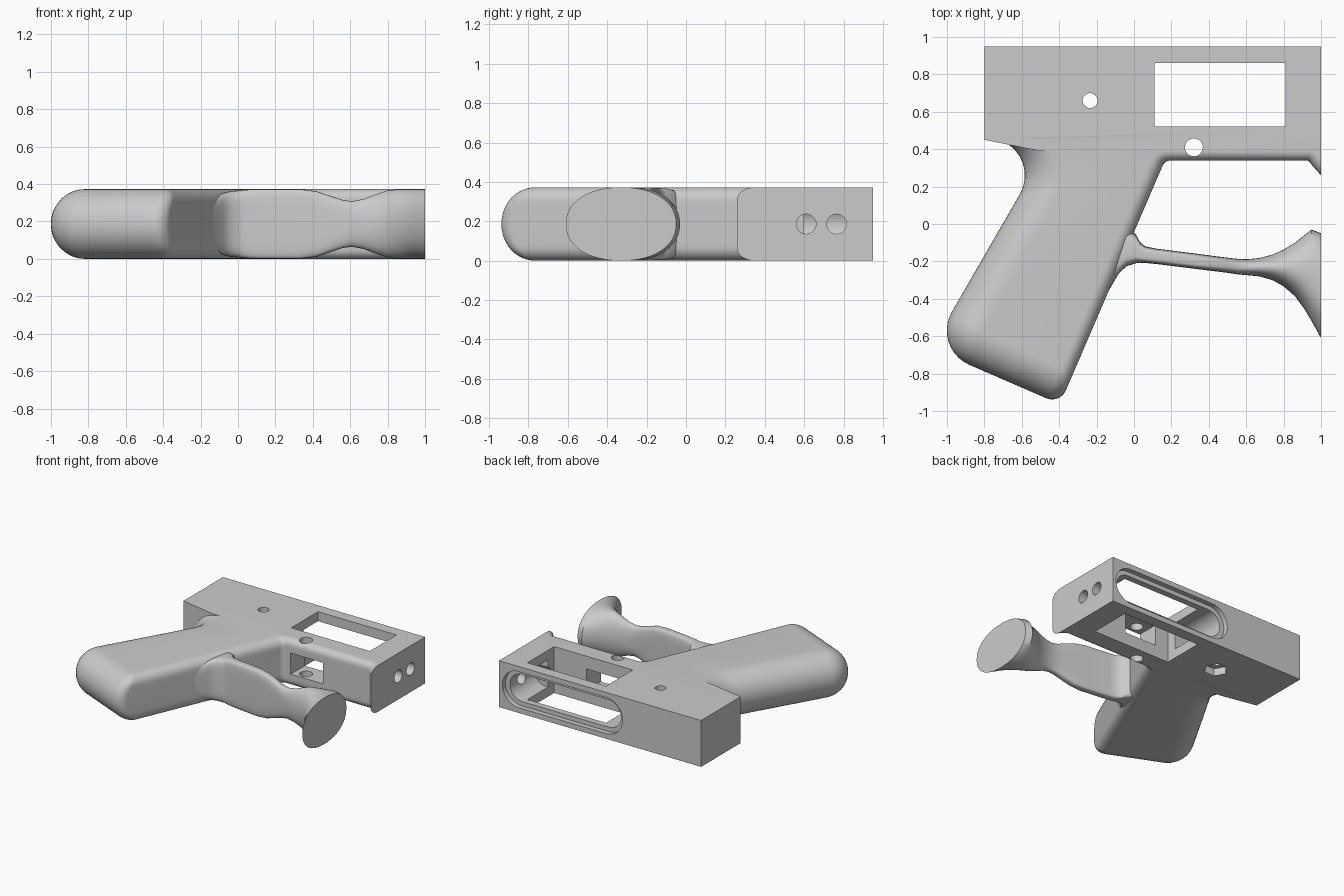
import bpy, bmesh, math
from mathutils import Vector, Matrix

cube = bpy.data.objects.get("Cube")
if cube:
    bpy.data.objects.remove(cube, do_unlink=True)

T = 0.373          # overall thickness
MID = T / 2

grey = bpy.data.materials.new("plain grey")
grey.use_nodes = True
grey.diffuse_color = (0.6, 0.6, 0.6, 1)
grey.node_tree.nodes["Principled BSDF"].inputs["Base Color"].default_value = (0.6, 0.6, 0.6, 1)


def loft(name, rings):
    """Skin equal-length rings of points and cap both ends."""
    bm = bmesh.new()
    rows = [[bm.verts.new(p) for p in ring] for ring in rings]
    n = len(rows[0])
    for a, b in zip(rows, rows[1:]):
        for i in range(n):
            j = (i + 1) % n
            bm.faces.new((a[i], a[j], b[j], b[i]))
    bm.faces.new(rows[0][::-1])
    bm.faces.new(rows[-1])
    bmesh.ops.recalc_face_normals(bm, faces=bm.faces)
    mesh = bpy.data.meshes.new(name)
    bm.to_mesh(mesh)
    bm.free()
    mesh.materials.append(grey)
    obj = bpy.data.objects.new(name, mesh)
    bpy.context.collection.objects.link(obj)
    return obj


def prism(name, outline, z0, z1):
    return loft(name, [[(x, y, z) for x, y in outline] for z in (z0, z1)])


def block(name, x0, x1, y0, y1, z0, z1):
    return prism(name, [(x0, y0), (x1, y0), (x1, y1), (x0, y1)], z0, z1)


def disc(x, y, r, sides=32):
    return [(x + r * math.cos(math.tau * i / sides), y + r * math.sin(math.tau * i / sides))
            for i in range(sides)]


def stadium(name, x0, x1, half, y0, y1):
    """Long round-ended slot cutter running along x, pushed in along y."""
    pts = []
    for i in range(34):
        a = -math.pi / 2 + math.pi * (i if i < 17 else i - 1) / 16
        cx = x1 - half if i < 17 else x0 + half
        pts.append((cx + half * math.cos(a), MID + half * math.sin(a)))
    return loft(name, [[(x, y, z) for x, z in pts] for y in (y0, y1)])


def cut(target, cutters):
    bpy.context.view_layer.objects.active = target
    for c in cutters:
        mod = target.modifiers.new("cut", 'BOOLEAN')
        mod.operation, mod.solver, mod.object = 'DIFFERENCE', 'EXACT', c
        bpy.ops.object.modifier_apply(modifier=mod.name)


def smooth(obj, degrees=35):
    bpy.ops.object.select_all(action='DESELECT')
    obj.select_set(True)
    bpy.context.view_layer.objects.active = obj
    bpy.ops.object.shade_smooth_by_angle(angle=math.radians(degrees))


def inset_outline(corners, depth, steps=10):
    """Outline at a given depth below a flat side; each edge has its own rounding radius."""
    n = len(corners)
    lines = []
    for i, (x, y, _, rho) in enumerate(corners):
        p, q = Vector((x, y)), Vector(corners[(i + 1) % n][:2])
        d = (q - p).normalized()
        inset = rho - math.sqrt(max(0, rho**2 - (rho - depth)**2)) if depth < rho else 0
        lines.append((p + Vector((-d.y, d.x)) * inset, d, inset))
    out = []
    for i in range(n):
        (p, d, a), (q, e, b) = lines[i - 1], lines[i]
        turn = d.cross(e)
        corner = p + d * ((q - p).cross(e) / turn)
        r = corners[i][2]
        if r == 0:
            out.append(corner)
            continue
        r = max(r - min(a, b), 0.01) if turn > 0 else r + min(a, b)
        length = r * math.tan(d.angle(e) / 2)
        start = corner - d * length
        side = Vector((-d.y, d.x)) * (1 if turn > 0 else -1)
        centre = start + side * r
        sweep = d.angle(e) * (1 if turn > 0 else -1)
        for k in range(steps + 1):
            out.append(centre + Matrix.Rotation(sweep * k / steps, 2) @ (start - centre))
    return out


# Grip with the rounded underside of the body: x, y, corner radius, edge rounding
corners = [(-0.79, 0.5, 0, 0), (-0.79, 0.46, 0, 0), (-0.437, 0.46, 0.2, 0.185),
           (-1.086, -0.664, 0.2, 0.185), (-0.396, -0.963, 0.08, 0.07),
           (0.165, 0.34, 0.05, 0.05), (0.93, 0.34, 0.02, 0.06),
           (1, 0.26, 0, 0), (1, 0.5, 0, 0)]
rings = []
for k in range(25):
    z = MID * (1 - math.cos(math.pi * k / 24))
    rings.append([(p.x, p.y, z) for p in inset_outline(corners, min(z, T - z))])
grip = loft("grip", rings)

# Body block
body = prism("body", [(-0.8, 0.45), (-0.5, 0.39), (1, 0.39), (1, 0.95), (-0.8, 0.95)], 0, T)

# Openings
window = block("window_cutter", 0.11, 0.81, 0.52, 0.86, -0.1, 0.5)
side_slot = block("slot_cutter", 0.23, 0.52, 0.2, 0.6, 0.1, 0.27)
lower_pin = prism("lower_pin_cutter", disc(0.32, 0.41, 0.048), -0.1, 0.5)
upper_pin = prism("upper_pin_cutter", disc(-0.235, 0.66, 0.04), -0.1, 0.5)
pocket = prism("pocket_cutter", disc(-0.235, 0.66, 0.09, 6), -0.1, 0.06)
recess = stadium("recess_cutter", -0.1, 0.97, 0.145, 0.91, 1.1)
long_slot = stadium("long_slot_cutter", -0.06, 0.93, 0.11, 0.6, 1.1)
end_holes = [loft("end_hole_cutter", [[(x, y, z) for y, z in disc(c, MID, 0.05)] for x in (0.75, 1.1)])
             for c in (0.61, 0.765)]
cut(body, [window, recess, long_slot, side_slot, lower_pin, upper_pin, pocket] + end_holes)
cut(grip, [side_slot, lower_pin])
for c in [window, side_slot, lower_pin, upper_pin, pocket, recess, long_slot] + end_holes:
    bpy.data.objects.remove(c, do_unlink=True)

# Guard bar and flared end: x, top y, bottom y, half thickness, squareness
stations = [(-0.16, -0.02, -0.4, 0.13, 4), (-0.08, -0.02, -0.262, 0.165, 5),
            (-0.04, -0.03, -0.226, 0.175, 5), (0.01, -0.055, -0.21, 0.18, 5),
            (0.03, -0.095, -0.207, 0.182, 5), (0.06, -0.12, -0.208, 0.184, 5),
            (0.12, -0.132, -0.214, 0.186, 5), (0.33, -0.158, -0.24, 0.186, 5),
            (0.42, -0.17, -0.251, 0.175, 4), (0.5, -0.18, -0.261, 0.148, 3.5),
            (0.56, -0.187, -0.27, 0.128, 3), (0.61, -0.188, -0.274, 0.122, 2.5),
            (0.67, -0.182, -0.28, 0.133, 2.2), (0.74, -0.164, -0.3, 0.16, 2),
            (0.8, -0.137, -0.333, 0.18, 2), (0.86, -0.1, -0.385, 0.186, 2),
            (0.91, -0.06, -0.453, 0.186, 2), (0.95, -0.03, -0.52, 0.186, 2.1),
            (1, -0.05, -0.61, 0.186, 2.2)]


def power(v, n):
    return math.copysign(abs(v) ** (2 / n), v)


rings = []
for x, top, bottom, half, n in stations:
    ring = []
    for i in range(48):
        a = math.tau * i / 48
        ring.append((x, (top + bottom) / 2 + (top - bottom) / 2 * power(math.sin(a), n),
                     MID + half * power(math.cos(a), n)))
    rings.append(ring)
guard = loft("guard_bar", rings)

smooth(grip)
smooth(body, 25)
smooth(guard, 45)
